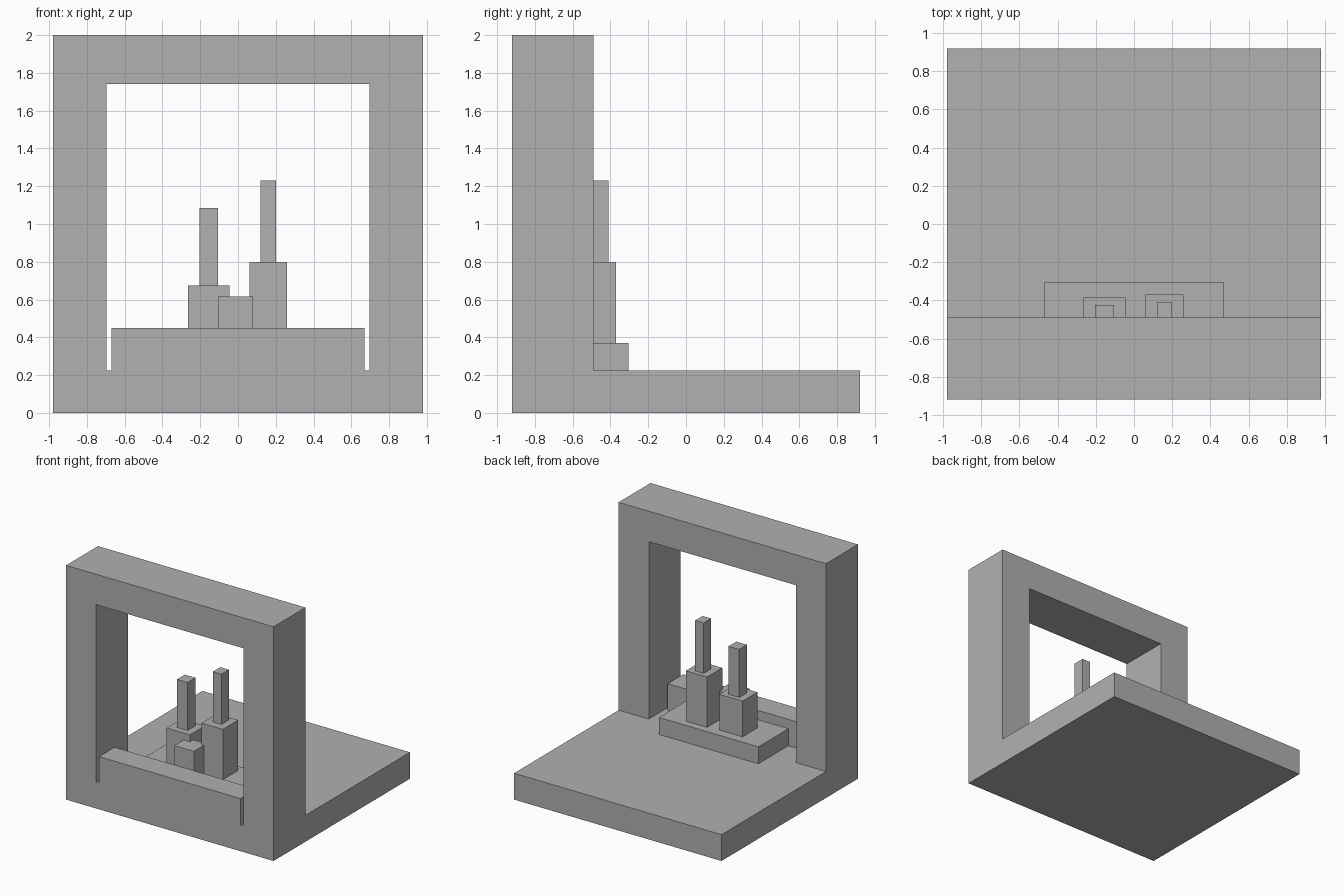
import bpy
import bmesh

if "Cube" in bpy.data.objects:
    bpy.data.objects.remove(bpy.data.objects["Cube"])

# One flat grey for the whole model
grey = bpy.data.materials.new("stone_grey")
grey.diffuse_color = (0.44, 0.44, 0.44, 1.0)
grey.use_nodes = True
grey.node_tree.nodes["Principled BSDF"].inputs["Base Color"].default_value = grey.diffuse_color


def extrude_profile(name, points, y0, y1):
    """Extrude an (x, z) outline along y from y0 to y1."""
    bm = bmesh.new()
    face = bm.faces.new([bm.verts.new((x, y0, z)) for x, z in points])
    ext = bmesh.ops.extrude_face_region(bm, geom=[face])
    verts = [v for v in ext["geom"] if isinstance(v, bmesh.types.BMVert)]
    bmesh.ops.translate(bm, verts=verts, vec=(0, y1 - y0, 0))
    bmesh.ops.recalc_face_normals(bm, faces=bm.faces)
    mesh = bpy.data.meshes.new(name)
    bm.to_mesh(mesh)
    bm.free()
    mesh.materials.append(grey)
    obj = bpy.data.objects.new(name, mesh)
    bpy.context.collection.objects.link(obj)
    return obj


def box(name, x0, x1, y0, y1, z0, z1):
    return extrude_profile(name, [(x0, z0), (x1, z0), (x1, z1), (x0, z1)], y0, y1)


HALF_W, HALF_D = 0.98, 0.92
FLOOR, STEP = 0.225, 0.37

# Floor slab
box("base_slab", -HALF_W, HALF_W, -HALF_D, HALF_D, 0, FLOOR)

# Thick portal frame standing on the front of the slab
half_gap, lintel = 0.695, 1.74
extrude_profile("portal_frame", [
    (-HALF_W, FLOOR), (-half_gap, FLOOR), (-half_gap, lintel), (half_gap, lintel),
    (half_gap, FLOOR), (HALF_W, FLOOR), (HALF_W, 2.0), (-HALF_W, 2.0),
], -HALF_D, -0.49)

# Sill at the front of the opening and the plinth behind it
box("front_sill", -0.67, 0.67, -HALF_D, -0.71, FLOOR, 0.45)
box("plinth", -0.47, 0.47, -0.72, -0.305, FLOOR, STEP)

# Two stepped towers and a small block on the plinth
box("left_tower_base", -0.265, -0.045, -0.585, -0.385, STEP, 0.675)
box("left_tower_shaft", -0.205, -0.105, -0.53, -0.425, 0.675, 1.085)
box("right_tower_base", 0.06, 0.26, -0.575, -0.37, STEP, 0.80)
box("right_tower_shaft", 0.12, 0.20, -0.51, -0.41, 0.80, 1.23)
box("small_block", -0.105, 0.08, -0.71, -0.54, STEP, 0.615)
